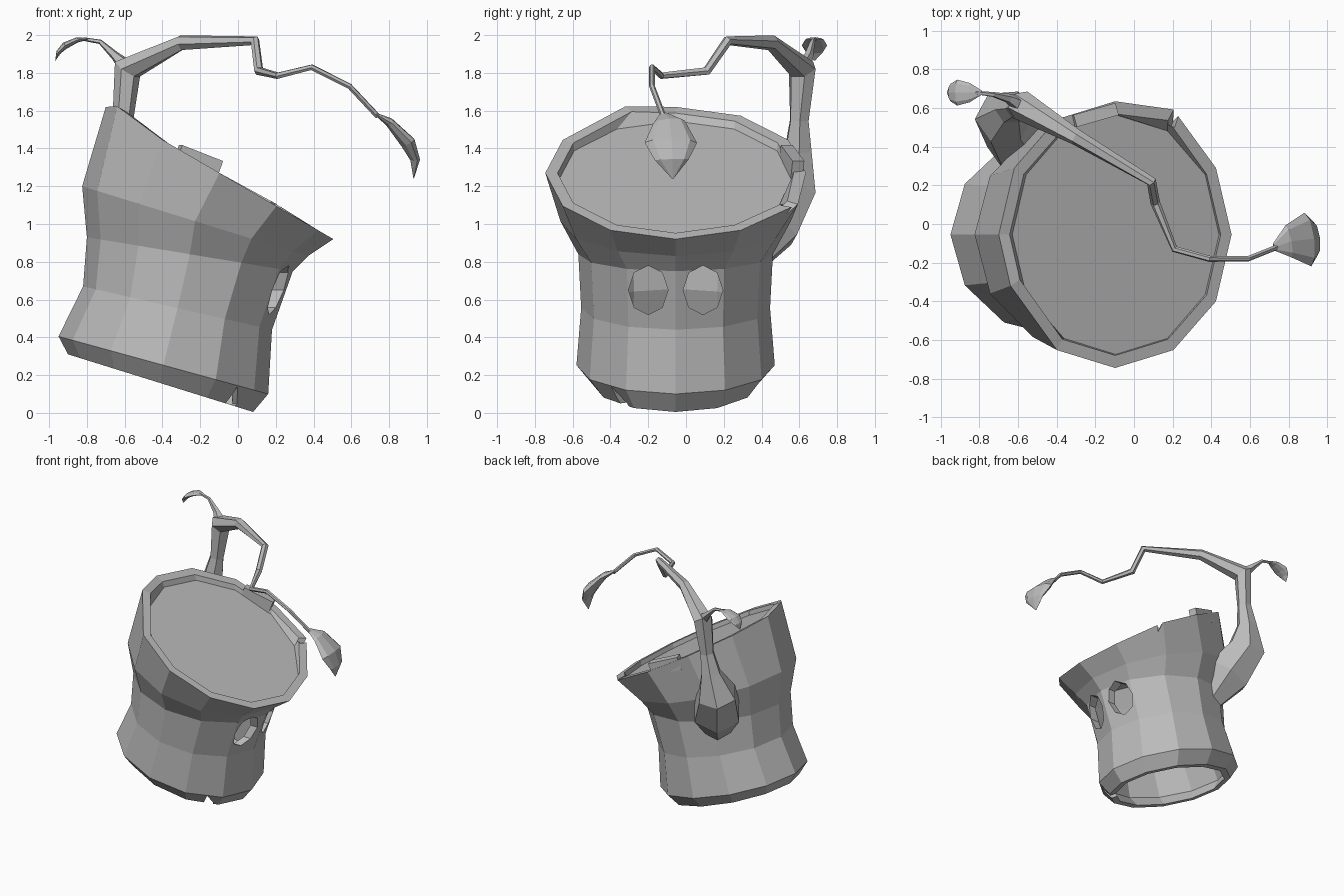
import bpy
import bmesh
from math import cos, sin, tau
from mathutils import Vector, Euler

default = bpy.data.objects.get("Cube")
if default:
    bpy.data.objects.remove(default)

grey = bpy.data.materials.new("plain grey")
grey.use_nodes = True
grey.diffuse_color = (0.5, 0.5, 0.5, 1)
grey.node_tree.nodes["Principled BSDF"].inputs["Base Color"].default_value = (0.5, 0.5, 0.5, 1)


def loft(name, rings):
    """Skin a closed surface over a list of equal point rings."""
    bm = bmesh.new()
    rows = [[bm.verts.new(p) for p in ring] for ring in rings]
    n = len(rows[0])
    for a, b in zip(rows, rows[1:]):
        for i in range(n):
            j = (i + 1) % n
            bm.faces.new((a[i], a[j], b[j], b[i]))
    bm.faces.new(rows[0])
    bm.faces.new(rows[-1])
    bmesh.ops.recalc_face_normals(bm, faces=bm.faces)
    mesh = bpy.data.meshes.new(name)
    bm.to_mesh(mesh)
    bm.free()
    mesh.materials.append(grey)
    obj = bpy.data.objects.new(name, mesh)
    bpy.context.collection.objects.link(obj)
    return obj


def tube(name, path, side, sides=6, flat=1.0):
    """Tapered tube along (x, y, z, radius) points; flat squashes it."""
    pts = [Vector(p[:3]) for p in path]
    side = Vector(side)
    rings = []
    for k, p in enumerate(pts):
        before = (p - pts[k - 1]).normalized() if k else Vector()
        after = (pts[k + 1] - p).normalized() if k + 1 < len(pts) else Vector()
        t = (before + after).normalized()
        side = (side - t * side.dot(t)).normalized()
        up = t.cross(side)
        r = path[k][3]
        rings.append([p + r * (cos(tau * i / sides) * side + flat * sin(tau * i / sides) * up)
                      for i in range(sides)])
    return loft(name, rings)


def slanted_ring(xl, zl, xr, zr, ry, shrink=0.0, sides=12):
    """Ring in a slanted plane between its -x point and its +x point."""
    mid = Vector(((xl + xr) / 2, -0.055, (zl + zr) / 2))
    half = Vector(((xr - xl) / 2, 0, (zr - zl) / 2))
    half *= 1 - shrink / half.length
    return [mid + cos(tau * i / sides) * half + Vector((0, (ry - shrink) * sin(tau * i / sides), 0))
            for i in range(sides)]


# Hollow stump: outer wall, rim, recessed cap, then the inner wall
lip = (-0.90, 0.31, 0.08, 0.005, 0.44)
wall = [
    (-0.95, 0.405, 0.16, 0.10, 0.525),
    (-0.82, 0.67, 0.18, 0.44, 0.50),
    (-0.80, 0.93, 0.29, 0.75, 0.515),
    (-0.825, 1.20, 0.37, 0.83, 0.61),
]
rim = (-0.70, 1.62, 0.505, 0.92, 0.69)
cap = (-0.63, 1.545, 0.44, 0.915, 0.62)
under_cap = (-0.69, 1.40, 0.36, 0.85, 0.57)
rim_outer = slanted_ring(*rim)
rim_inner = slanted_ring(*rim, shrink=0.065)
for edge in (rim_outer, rim_inner):
    edge[7] += Vector((-0.02, 0.08, 0.05))   # high corner
    edge[2] += Vector((0, 0.05, 0.01))       # pushed-out corner
rings = [slanted_ring(*cap), rim_inner, rim_outer]
rings += [slanted_ring(*w) for w in reversed(wall)]
rings += [slanted_ring(*lip), slanted_ring(*lip, shrink=0.05)]
rings += [slanted_ring(*w, shrink=0.06) for w in wall]
rings.append(slanted_ring(*under_cap, shrink=0.03))
stump = loft("stump", rings)


def cut(target, center, axis, width, height, sides, length):
    """Cut a straight prism through the target."""
    c, axis = Vector(center), Vector(axis).normalized()
    across = Vector((0, 0, 1)).cross(axis).normalized()
    up = axis.cross(across)
    ends = [[c + axis * s * length / 2 + across * width * cos(tau * i / sides)
             + up * height * sin(tau * i / sides) for i in range(sides)] for s in (-1, 1)]
    cutter = loft("cutter", ends)
    cutter.hide_render = True
    mod = target.modifiers.new("cut", "BOOLEAN")
    mod.operation = "DIFFERENCE"
    mod.solver = "EXACT"
    mod.object = cutter
    bpy.context.view_layer.objects.active = target
    bpy.ops.object.modifier_apply(modifier=mod.name)
    bpy.data.objects.remove(cutter)


# Eye holes, then the chips in the bottom edge and the rim
for y in (-0.20, 0.09):
    cut(stump, (0.27, y, 0.65), (1, 0, 0), 0.105, 0.13, 8, 0.5)
cut(stump, (-0.01, -0.38, 0.05), (0.5, -1, 0), 0.035, 0.09, 4, 0.26)
cut(stump, (0.23, 0.60, 1.13), (0.4, 1, 0), 0.03, 0.08, 4, 0.2)

# Raised splinter on the back of the rim
tilt = Euler((0, 0.36, 0.28)).to_matrix()
block = [[Vector((-0.22, 0.56, 1.31)) + tilt @ Vector((x, y, z))
          for x, y in ((-0.12, -0.035), (0.12, -0.035), (0.12, 0.03), (-0.12, 0.03))]
         for z in (-0.03, 0.07)]
loft("rim_splinter", block)

# Branch rising from a swollen root on the back
tube("branch", [
    (-0.47, 0.26, 0.70, 0.06), (-0.58, 0.43, 1.00, 0.19), (-0.67, 0.555, 1.21, 0.155),
    (-0.64, 0.595, 1.39, 0.08), (-0.61, 0.60, 1.55, 0.055), (-0.585, 0.615, 1.82, 0.078),
    (-0.30, 0.45, 1.96, 0.042),
    (0.09, 0.22, 1.97, 0.027), (0.11, 0.11, 1.81, 0.025), (0.21, -0.13, 1.785, 0.018),
    (0.39, -0.18, 1.83, 0.016), (0.59, -0.18, 1.73, 0.015), (0.74, -0.12, 1.57, 0.015),
], (1, 0, 0))

# Twig and the two drooping leaves
tube("twig", [(-0.58, 0.61, 1.82, 0.05), (-0.65, 0.65, 1.89, 0.025),
              (-0.73, 0.67, 1.965, 0.013), (-0.82, 0.68, 1.98, 0.01)], (0, 1, 0), 5)
tube("large_leaf", [
    (0.725, -0.12, 1.585, 0.02), (0.80, -0.09, 1.54, 0.085), (0.90, -0.08, 1.43, 0.14),
    (0.938, -0.075, 1.34, 0.09), (0.93, -0.07, 1.24, 0.004),
], (0, 1, 0), 8, 0.28)
tube("small_leaf", [
    (-0.79, 0.68, 1.98, 0.012), (-0.85, 0.68, 1.975, 0.05), (-0.915, 0.68, 1.945, 0.067),
    (-0.95, 0.68, 1.91, 0.045), (-0.967, 0.68, 1.865, 0.003),
], (0, 1, 0), 8, 0.28)
